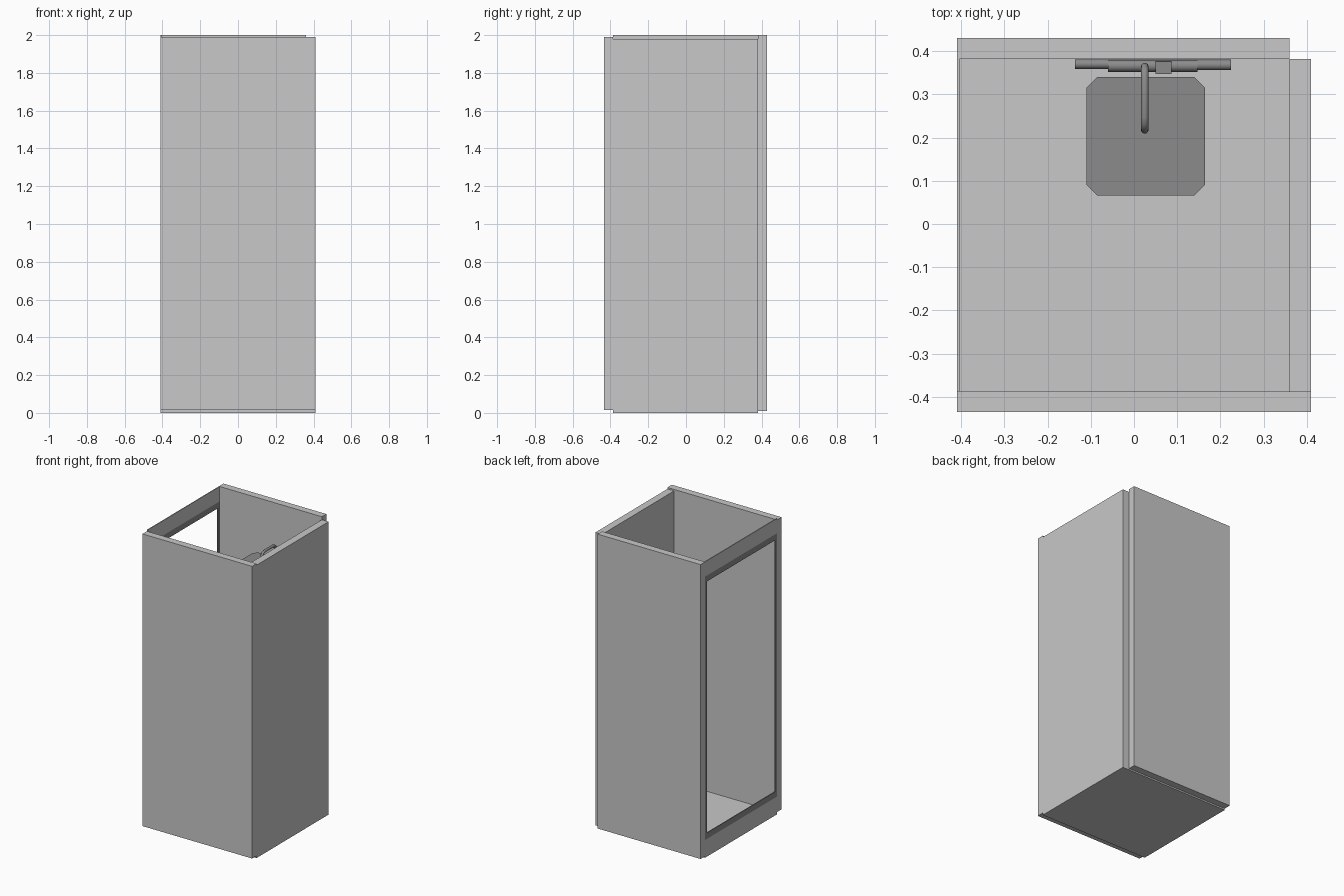
import bpy, bmesh, math
from mathutils import Vector

if "Cube" in bpy.data.objects:
    bpy.data.objects.remove(bpy.data.objects["Cube"])


def material(name, v):
    m = bpy.data.materials.new(name)
    m.diffuse_color = (v, v, v, 1)
    m.use_nodes = True
    m.node_tree.nodes["Principled BSDF"].inputs["Base Color"].default_value = m.diffuse_color
    return m


WALL = material("light grey panel", 0.58)
METAL = material("dark grey metal", 0.26)


def finish(name, bm, mat):
    bmesh.ops.recalc_face_normals(bm, faces=bm.faces)
    me = bpy.data.meshes.new(name)
    bm.to_mesh(me)
    bm.free()
    me.materials.append(mat)
    ob = bpy.data.objects.new(name, me)
    bpy.context.collection.objects.link(ob)
    return ob


def box(name, x, y, z, mat):
    """Box from (min, max) ranges."""
    bm = bmesh.new()
    bmesh.ops.create_cube(bm, size=1)
    for v in bm.verts:
        v.co = Vector([r[0] + (c + 0.5) * (r[1] - r[0]) for c, r in zip(v.co, (x, y, z))])
    return finish(name, bm, mat)


def smooth(ob):
    bpy.ops.object.select_all(action='DESELECT')
    ob.select_set(True)
    bpy.context.view_layer.objects.active = ob
    bpy.ops.object.shade_smooth_by_angle()


def rod(name, a, b, r, mat=METAL):
    """Cylinder between two points."""
    a, b = Vector(a), Vector(b)
    bm = bmesh.new()
    bmesh.ops.create_cone(bm, cap_ends=True, segments=16, radius1=r, radius2=r, depth=(b - a).length)
    rot = (b - a).to_track_quat('Z', 'Y')
    for v in bm.verts:
        v.co = rot @ v.co + (a + b) / 2
    smooth(finish(name, bm, mat))


# Walls in a pinwheel layout, with the back right corner notched
box("front_wall", (-0.41, 0.41), (-0.435, -0.387), (0.015, 1.99), WALL)
box("right_wall", (0.36, 0.41), (-0.387, 0.382), (0, 1.98), WALL)
box("back_wall", (-0.41, 0.36), (0.382, 0.43), (0.01, 2.0), WALL)
box("floor_tray", (-0.41, 0.36), (-0.387, 0.382), (0, 0.015), WALL)

# Doorway on the left side: thin lintel and sill, with a dark frame
SIDE = (-0.41, -0.404)
box("door_lintel", SIDE, (-0.387, 0.382), (1.90, 2.0), WALL)
box("door_sill", SIDE, (-0.387, 0.382), (0.0, 0.12), WALL)
for n, z in (("top", (1.86, 1.90)), ("bottom", (0.12, 0.16))):
    box("door_frame_" + n, SIDE, (-0.387, 0.382), z, METAL)
for n, y in (("front", (-0.387, -0.367)), ("back", (0.362, 0.382))):
    box("door_frame_" + n, SIDE, y, (0.16, 1.86), METAL)

# Rain shower head: square plate with clipped corners
bm = bmesh.new()
h, c = 0.137, 0.025
pts = [(sx * (h - dx), sy * (h - dy))
       for sx, sy, order in ((1, 1, 1), (-1, 1, -1), (-1, -1, 1), (1, -1, -1))
       for dx, dy in ((0, c), (c, 0))[::order]]
face = bm.faces.new([bm.verts.new((0.027 + x, 0.203 + y, 1.64)) for x, y in pts])
top = bmesh.ops.extrude_face_region(bm, geom=[face])["geom"]
for v in top:
    if isinstance(v, bmesh.types.BMVert):
        v.co.z += 0.015
finish("shower_head", bm, METAL)

# Riser pipe and curved arm down to the head
cu = bpy.data.curves.new("shower_pipe", 'CURVE')
cu.dimensions = '3D'
cu.bevel_depth, cu.bevel_resolution, cu.use_fill_caps = 0.009, 3, True
path = [(0.364, 1.02), (0.364, 1.70)]
path += [(0.334 + 0.03 * math.cos(t), 1.70 + 0.03 * math.sin(t)) for t in (0.5, 1.0, 1.57)]
path += [(0.248 + 0.03 * math.cos(t), 1.70 + 0.03 * math.sin(t)) for t in (1.57, 2.1, 2.6, 3.14)]
path += [(0.218, 1.65)]
sp = cu.splines.new('POLY')
sp.points.add(len(path) - 1)
for p, (y, z) in zip(sp.points, path):
    p.co = (0.025, y, z, 1)
pipe = bpy.data.objects.new("shower_pipe", cu)
bpy.context.collection.objects.link(pipe)
cu.materials.append(METAL)

# Mixer bar with a knob at each end and a small lever block
rod("mixer_body", (-0.06, 0.366, 1.02), (0.147, 0.366, 1.02), 0.014)
rod("left_knob", (-0.137, 0.37, 1.02), (-0.06, 0.37, 1.02), 0.011)
rod("right_knob", (0.147, 0.368, 1.02), (0.224, 0.368, 1.02), 0.012)
box("mixer_block", (0.05, 0.087), (0.347, 0.376), (1.0, 1.04), METAL)
